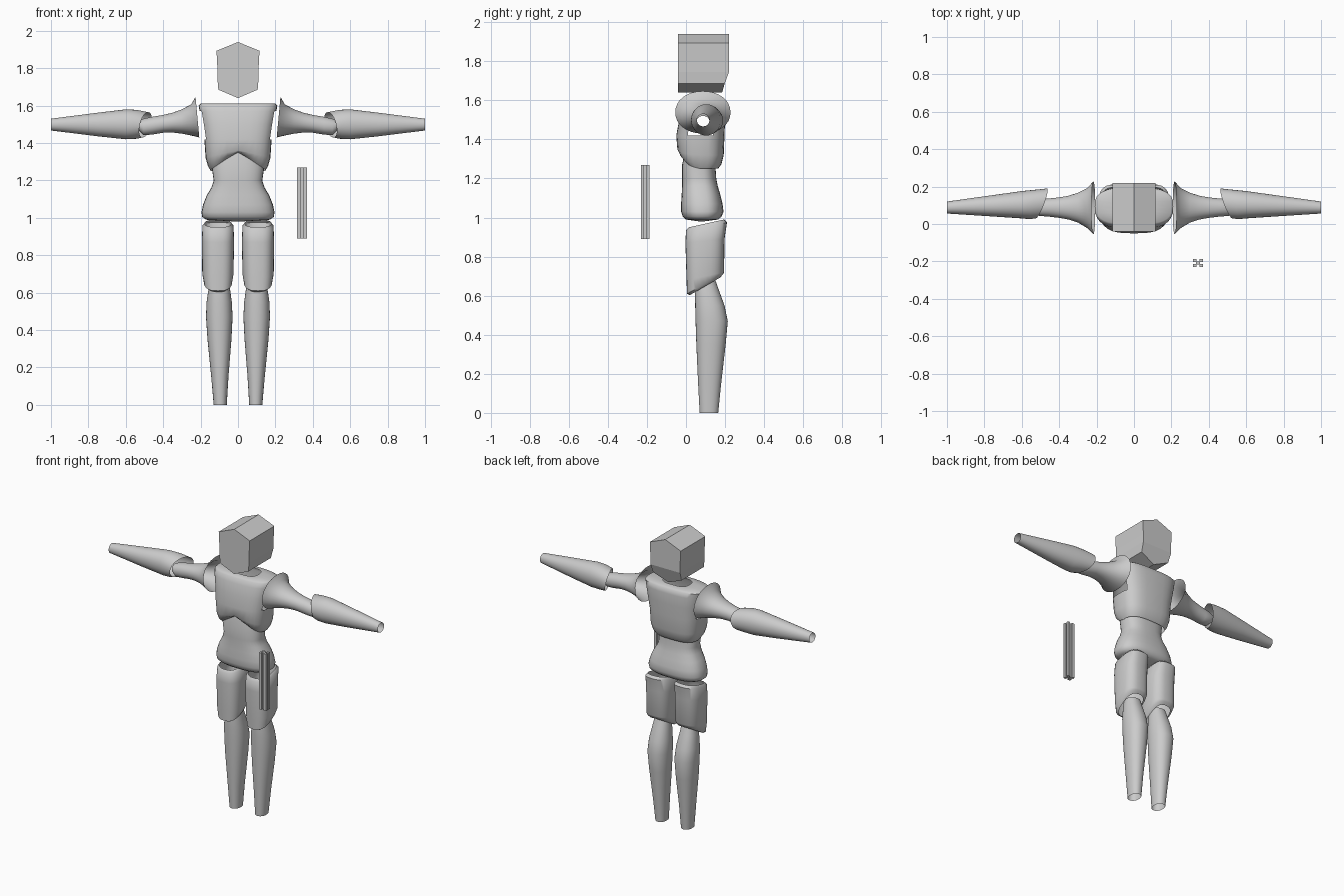
import bpy, bmesh, math

if "Cube" in bpy.data.objects:
    bpy.data.objects.remove(bpy.data.objects["Cube"])

grey = bpy.data.materials.new("light grey")
grey.diffuse_color = (0.6, 0.6, 0.6, 1)
grey.use_nodes = True
grey.node_tree.nodes["Principled BSDF"].inputs["Base Color"].default_value = grey.diffuse_color


def finish(name, bm, smooth=True):
    bmesh.ops.recalc_face_normals(bm, faces=bm.faces)
    me = bpy.data.meshes.new(name)
    bm.to_mesh(me)
    bm.free()
    me.materials.append(grey)
    ob = bpy.data.objects.new(name, me)
    bpy.context.collection.objects.link(ob)
    if smooth:
        bpy.ops.object.select_all(action='DESELECT')
        ob.select_set(True)
        bpy.context.view_layer.objects.active = ob
        bpy.ops.object.shade_smooth_by_angle(angle=math.radians(50))
    return ob


def loft(rings, power, axis='Z', side=1, segs=32):
    """Open tube through rings (w, u0, u1, v0, v1, tilt_u, tilt_v, front_lift)."""
    bm = bmesh.new()
    loops = []
    for ring in rings:
        w, u0, u1, v0, v1, tu, tv, lift = (tuple(ring) + (0, 0, 0))[:8]
        loop = []
        for i in range(segs):
            a = 2 * math.pi * i / segs
            c, s = math.cos(a), math.sin(a)
            c = math.copysign(abs(c) ** (2 / power), c)
            s = math.copysign(abs(s) ** (2 / power), s)
            u = (u0 + u1) / 2 + c * (u1 - u0) / 2
            v = (v0 + v1) / 2 + s * (v1 - v0) / 2
            h = w + tu * c + tv * s
            if lift and s < 0:
                h += lift * (-s) * (1 - 0.8 * abs(c))
            p = (u, v, h) if axis == 'Z' else (h, u, v)
            loop.append(bm.verts.new((side * p[0], p[1], p[2])))
        loops.append(loop)
    for a, b in zip(loops, loops[1:]):
        for i in range(segs):
            j = (i + 1) % segs
            bm.faces.new((a[i], a[j], b[j], b[i]))
    return bm


def sym(w, r, v0, v1, lift=0):
    return (w, -r, r, v0, v1, 0, 0, lift)


# chest shell with open arm holes, neck hole and arched lower edge
bm = loft([sym(1.25, .145, -.015, .165, .10), sym(1.275, .16, -.035, .182, .08),
           sym(1.32, .173, -.045, .193, .04), sym(1.42, .18, -.05, .197),
           sym(1.50, .192, -.035, .20), sym(1.57, .205, -.025, .20),
           sym(1.60, .21, -.01, .195), sym(1.61, .20, 0, .18),
           sym(1.612, .09, .03, .15)], 3)
holes = [f for f in bm.faces
         if abs(f.calc_center_median().x) > .14
         and math.hypot(f.calc_center_median().y - .085, f.calc_center_median().z - 1.5) < .075]
bmesh.ops.delete(bm, geom=holes, context='FACES')
finish("chest", bm)

# waist flowing into hips
finish("waist_and_hips", loft([
    sym(1.36, .12, 0, .15), sym(1.27, .14, -.02, .15), sym(1.20, .13, -.02, .155),
    sym(1.16, .143, -.02, .163), sym(1.12, .167, -.022, .175), sym(1.07, .187, -.025, .187),
    sym(1.03, .195, -.025, .192), sym(1.005, .192, -.017, .182),
    sym(.99, .17, 0, .165), sym(.98, .01, .07, .09)], 2.6))

# legs and arms, mirrored left and right
thigh = [(.970, .037, .177, .015, .195, 0, .02), (.955, .024, .190, 0, .21, 0, .02),
         (.88, .021, .193, -.003, .197, 0, .01), (.70, .024, .191, .003, .195, 0, .02),
         (.66, .032, .182, .005, .19, 0, .05), (.648, .047, .167, .02, .175, 0, .045)]
shin = [(.68, .05, .148, .052, .15), (.63, .044, .156, .047, .168), (.55, .033, .168, .047, .197),
        (.47, .029, .171, .049, .214), (.35, .035, .163, .053, .203),
        (.15, .051, .143, .062, .18), (0, .06, .13, .07, .165)]
upper_arm = [(.217, -.055, .228, 1.43, 1.647, 0, .01), (.25, -.022, .192, 1.44, 1.607),
             (.30, .008, .167, 1.45, 1.58), (.35, .024, .151, 1.456, 1.562),
             (.40, .033, .142, 1.455, 1.55), (.46, .04, .136, 1.445, 1.54),
             (.505, .043, .132, 1.442, 1.53), (.53, .055, .12, 1.465, 1.52)]
forearm = [(.495, .03, .19, 1.43, 1.565, -.03, -.015), (.54, .026, .184, 1.423, 1.577, -.02),
           (.60, .03, .176, 1.42, 1.58), (.75, .04, .155, 1.436, 1.562),
           (1.0, .056, .12, 1.467, 1.53)]
for label, side in (("right", 1), ("left", -1)):
    finish(label + "_thigh", loft(thigh, 2.7, 'Z', side))
    finish(label + "_shin", loft(shin, 2.2, 'Z', side))
    finish(label + "_upper_arm", loft(upper_arm, 2.1, 'X', side))
    finish(label + "_forearm", loft(forearm, 2.1, 'X', side))

# faceted head: hexagonal outline pushed back, sloping at the lower back
half = [(0, 1.94, .22), (.115, 1.893, .22), (.11, 1.80, .22), (.11, 1.745, .22),
        (.105, 1.685, .198), (0, 1.64, .185)]
outline = half + [(-x, z, y) for x, z, y in half[4:0:-1]]
bm = bmesh.new()
front = [bm.verts.new((x, -.04, z)) for x, z, y in outline]
back = [bm.verts.new((x, y, z)) for x, z, y in outline]
n = len(outline)
bm.faces.new(front)
bm.faces.new([back[i] for i in (7, 8, 9, 0, 1, 2, 3)])
bm.faces.new([back[i] for i in (3, 4, 5, 6, 7)])
for i in range(n):
    j = (i + 1) % n
    bm.faces.new((front[i], front[j], back[j], back[i]))
finish("head", bm, False)

# floating hilt: core rod with four corner ribs
bm = bmesh.new()
for dx, dy, w in ((0, 0, .02), (1, 1, .018), (1, -1, .018), (-1, 1, .018), (-1, -1, .018)):
    cube = bmesh.ops.create_cube(bm, size=1)["verts"]
    bmesh.ops.scale(bm, vec=(w, w * .85, .38), verts=cube)
    bmesh.ops.translate(bm, vec=(.342 + dx * .017, -.208 + dy * .0135, 1.08), verts=cube)
finish("hilt", bm, False)
